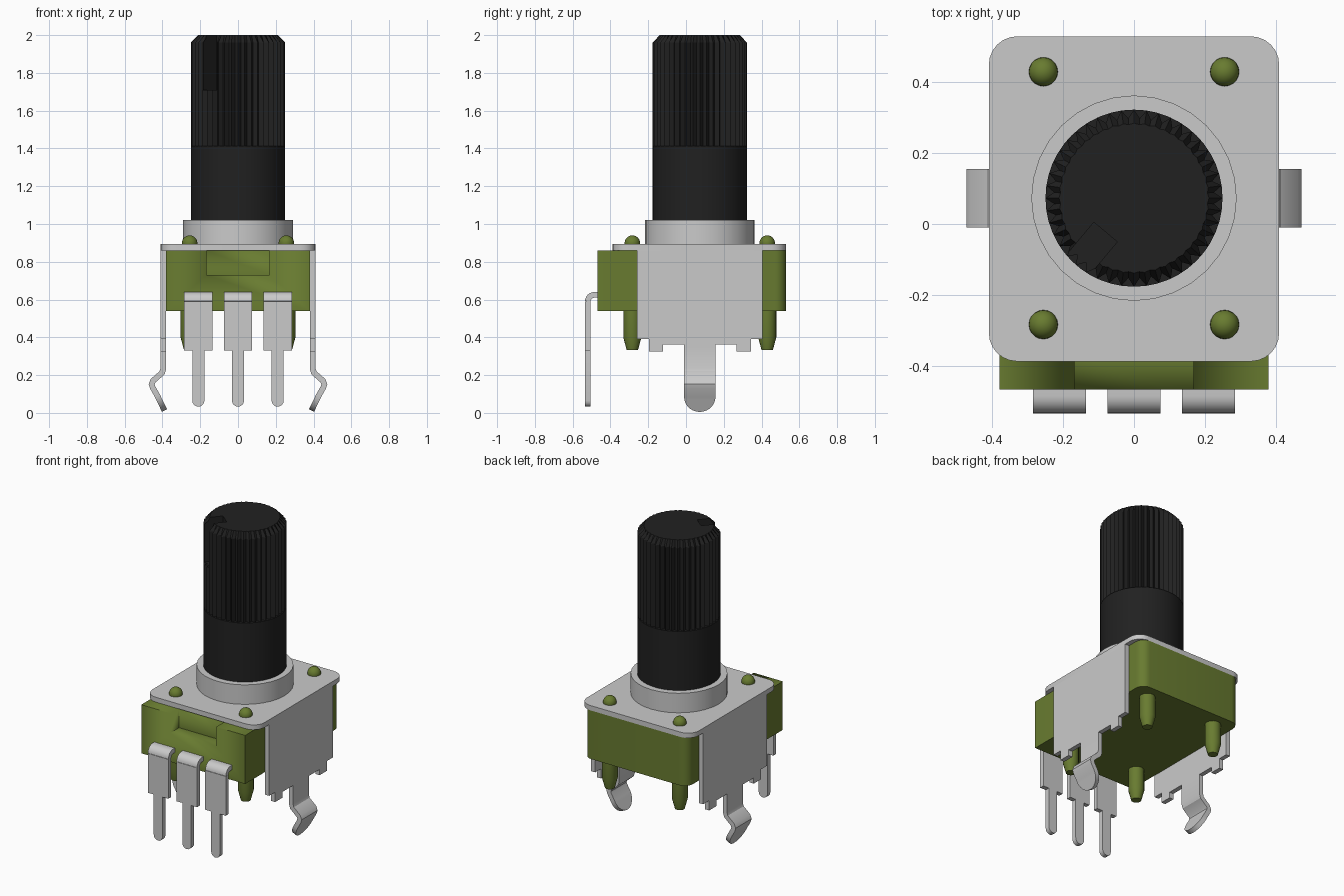
import bpy, bmesh, math
from mathutils import Matrix, Vector

cube = bpy.data.objects.get("Cube")
if cube:
    bpy.data.objects.remove(cube, do_unlink=True)


def material(name, rgb, rough):
    m = bpy.data.materials.new(name)
    m.use_nodes = True
    m.diffuse_color = (*rgb, 1)
    bsdf = next(n for n in m.node_tree.nodes if n.type == 'BSDF_PRINCIPLED')
    bsdf.inputs["Base Color"].default_value = (*rgb, 1)
    bsdf.inputs["Roughness"].default_value = rough
    return m


METAL = material("light grey metal", (0.59, 0.59, 0.59), 0.4)
GREEN = material("olive green plastic", (0.14, 0.20, 0.03), 0.5)
BLACK = material("black plastic", (0.015, 0.015, 0.015), 0.5)


def finish(name, bm, mat, smooth=True):
    bmesh.ops.recalc_face_normals(bm, faces=bm.faces)
    mesh = bpy.data.meshes.new(name)
    bm.to_mesh(mesh)
    bm.free()
    ob = bpy.data.objects.new(name, mesh)
    bpy.context.collection.objects.link(ob)
    mesh.materials.append(mat)
    bpy.ops.object.select_all(action='DESELECT')
    ob.select_set(True)
    bpy.context.view_layer.objects.active = ob
    if smooth:
        bpy.ops.object.shade_smooth_by_angle(angle=math.radians(30))
    return ob


def prism(name, outline, axis, lo, hi, mat):
    """Extrude a 2D outline along x, y or z."""
    place = {'x': lambda p, d: (d, p[0], p[1]),
             'y': lambda p, d: (p[0], d, p[1]),
             'z': lambda p, d: (p[0], p[1], d)}[axis]
    bm = bmesh.new()
    a = [bm.verts.new(place(p, lo)) for p in outline]
    b = [bm.verts.new(place(p, hi)) for p in outline]
    bm.faces.new(a)
    bm.faces.new(b[::-1])
    for i in range(len(a)):
        j = (i + 1) % len(a)
        bm.faces.new((a[i], a[j], b[j], b[i]))
    return finish(name, bm, mat)


def rounded(x, y0, y1, r_front, r_back, steps=6):
    """Rectangle outline, symmetric in x, with rounded corners."""
    pts = []
    for sx, y, r, start in ((1, y1, r_back, 0), (-1, y1, r_back, 90),
                            (-1, y0, r_front, 180), (1, y0, r_front, 270)):
        if r == 0:
            pts.append((sx * x, y))
            continue
        cy = y - r if y == y1 else y + r
        for i in range(steps + 1):
            t = math.radians(start + 90 * i / steps)
            pts.append((sx * (x - r) + r * math.cos(t), cy + r * math.sin(t)))
    return pts


def lathe(name, rings, centre, mat, sides=32, tooth=None):
    """Stack rings of (radius, z); a tooth list gives the valley radii."""
    bm = bmesh.new()
    loops = []
    for k, (r, z) in enumerate(rings):
        loop = []
        for i in range(sides):
            t = math.tau * i / sides
            rr = tooth[k] if tooth and i % 2 else r
            loop.append(bm.verts.new((centre[0] + rr * math.cos(t),
                                      centre[1] + rr * math.sin(t), z)))
        loops.append(loop)
    for a, b in zip(loops, loops[1:]):
        for i in range(sides):
            j = (i + 1) % sides
            bm.faces.new((a[i], a[j], b[j], b[i]))
    bm.faces.new(loops[0][::-1])
    bm.faces.new(loops[-1])
    return finish(name, bm, mat, smooth=not tooth)


def strip(name, path, across, thick, mat):
    """Bent sheet: path holds (point, width); across is the width direction."""
    bm = bmesh.new()
    rows = [[bm.verts.new(Vector(p) + Vector(across) * w * s) for s in (-0.5, 0.5)]
            for p, w in path]
    for a, b in zip(rows, rows[1:]):
        bm.faces.new((a[0], a[1], b[1], b[0]))
    ob = finish(name, bm, mat)
    mod = ob.modifiers.new("Thickness", 'SOLIDIFY')
    mod.thickness, mod.offset, mod.use_even_offset = thick, 0, True
    bpy.ops.object.modifier_apply(modifier=mod.name)
    bpy.ops.object.shade_smooth_by_angle(angle=math.radians(30))


def cut(ob, cutter):
    cutter.hide_render = True
    mod = ob.modifiers.new("Cut", 'BOOLEAN')
    mod.operation, mod.object, mod.solver = 'DIFFERENCE', cutter, 'EXACT'
    bpy.context.view_layer.objects.active = ob
    bpy.ops.object.modifier_apply(modifier=mod.name)
    bpy.data.objects.remove(cutter, do_unlink=True)


CY = 0.073  # y of the shaft axis

# Plastic body with a notch in the front edge
body = prism("body", rounded(0.38, -0.468, 0.53, 0, 0.06), 'z', 0.54, 0.861, GREEN)
cut(body, prism("notch_cutter", rounded(0.168, -0.6, -0.375, 0, 0), 'z', 0.73, 1, GREEN))

# Metal cover and bushing
prism("cover_plate", rounded(0.41, -0.388, 0.53, 0.08, 0.08), 'z', 0.861, 0.893, METAL)
lathe("bushing", [(0.29, 0.88), (0.29, 1.022)], (0, CY), METAL)

# Side walls with small tabs and a sprung foot
half = [(0.333, 0.88), (0.333, 0.39), (0.27, 0.39), (0.27, 0.325),
        (0.195, 0.325), (0.195, 0.363), (0.083, 0.363), (0.083, 0.34)]
wall = [(CY + y, z) for y, z in half] + [(CY - y, z) for y, z in reversed(half)]
bends = [(0.395, 0.35), (0.395, 0.235), (0.402, 0.212), (0.45, 0.17),
         (0.457, 0.152), (0.452, 0.135)]
tip_start, tip_end = Vector((0.427, 0.091)), Vector((0.389, 0.012))
for side, label in ((1, "left"), (-1, "right")):
    prism(label + "_wall", wall, 'x', side * 0.38, side * 0.41, METAL)
    path = [((side * x, CY, z), 0.166) for x, z in bends]
    for i in range(9):
        t = math.radians(i * 10.5)
        p = tip_start.lerp(tip_end, math.sin(t))
        path.append(((side * p.x, CY, p.y), 0.166 * math.cos(t)))
    strip(label + "_foot", path, (0, 1, 0), 0.03, METAL)

# Three terminals, each a bent top and a stepped pin
for n, x in enumerate((-0.21, 0, 0.21), 1):
    bend = [((x, -0.44, 0.625), 0.15)]
    for i in range(7):
        t = math.radians(15 * i)
        bend.append(((x, -0.485 - 0.035 * math.sin(t), 0.59 + 0.035 * math.cos(t)), 0.15))
    strip(f"terminal_bend_{n}", bend, (1, 0, 0), 0.03, METAL)
    outline = [(x + 0.075, 0.59), (x + 0.075, 0.33)]
    for i in range(9):
        t = math.radians(22.5 * i)
        outline.append((x + 0.032 * math.cos(t), 0.065 - 0.032 * math.sin(t)))
        if i == 0:
            outline.insert(2, (x + 0.032, 0.33))
    outline += [(x - 0.032, 0.33), (x - 0.075, 0.33), (x - 0.075, 0.59)]
    prism(f"terminal_pin_{n}", outline, 'y', -0.535, -0.505, METAL)

# Locating pegs below and domed rivets above
for n, (x, y) in enumerate(((-0.256, -0.284), (0.256, -0.284),
                            (-0.256, 0.43), (0.256, 0.43)), 1):
    lathe(f"peg_{n}", [(0.03, 0.333), (0.048, 0.4), (0.048, 0.56)], (x, y), GREEN, 20)
    bm = bmesh.new()
    bmesh.ops.create_uvsphere(bm, u_segments=20, v_segments=12, radius=0.041,
                              matrix=Matrix.Translation((x, y, 0.899)))
    finish(f"rivet_{n}", bm, GREEN)

# Shaft: plain lower half, knurled upper half with a pointer slot
lathe("shaft_base", [(0.25, 0.95), (0.25, 1.412)], (0, CY), BLACK, 48)
knurl = lathe("shaft_knurl", [(0.25, 1.41), (0.25, 1.96), (0.212, 2.0)],
              (0, CY), BLACK, 88, tooth=[0.226, 0.226, 0.208])
slot = prism("slot_cutter", [(0.125, -0.043), (0.4, -0.043), (0.4, 0.043), (0.125, 0.043)],
             'z', 1.71, 2.1, BLACK)
slot.data.transform(Matrix.Translation((0, CY, 0)) @ Matrix.Rotation(math.radians(-130), 4, 'Z'))
cut(knurl, slot)
